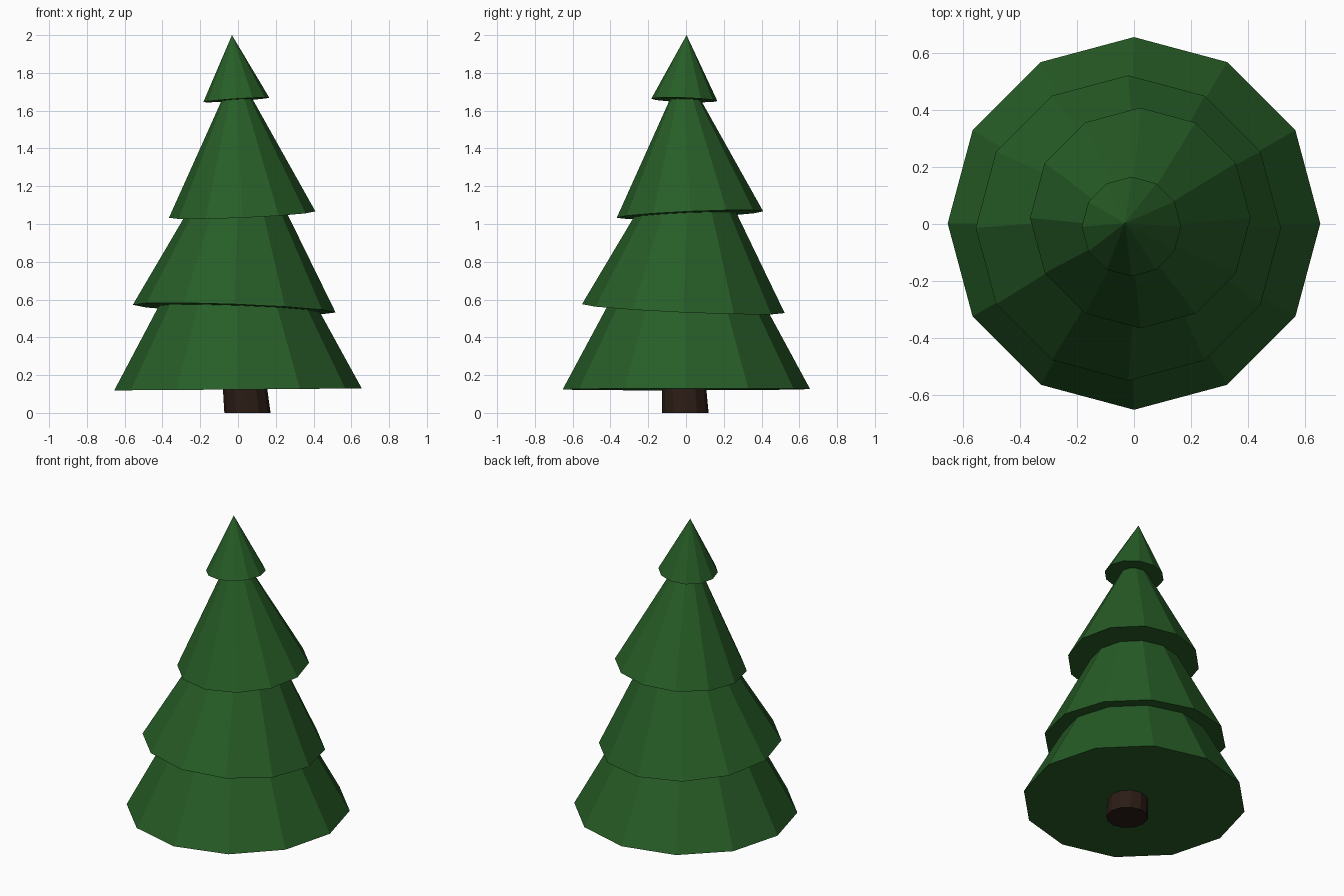
import bpy, bmesh
from mathutils import Vector, Matrix

if "Cube" in bpy.data.objects:
    bpy.data.objects.remove(bpy.data.objects["Cube"])


def material(name, color):
    mat = bpy.data.materials.new(name)
    mat.diffuse_color = color
    mat.use_nodes = True
    mat.node_tree.nodes["Principled BSDF"].inputs["Base Color"].default_value = mat.diffuse_color
    return mat


def leaning_cone(name, base, tip, r_base, r_tip, sides, mat):
    """Cone whose axis runs from the base centre to the tip."""
    base, tip = Vector(base), Vector(tip)
    axis = tip - base
    turn = Vector((0, 0, 1)).rotation_difference(axis).to_matrix().to_4x4()
    place = Matrix.Translation((base + tip) / 2) @ turn
    bm = bmesh.new()
    bmesh.ops.create_cone(bm, cap_ends=True, segments=sides, radius1=r_base,
                          radius2=r_tip, depth=axis.length, matrix=place)
    bmesh.ops.remove_doubles(bm, verts=bm.verts, dist=1e-5)
    mesh = bpy.data.meshes.new(name)
    bm.to_mesh(mesh)
    bm.free()
    mesh.materials.append(mat)
    obj = bpy.data.objects.new(name, mesh)
    bpy.context.collection.objects.link(obj)
    return obj


green = material("needles", (0.02, 0.11, 0.02, 1))
brown = material("bark", (0.025, 0.012, 0.008, 1))

# Foliage tiers, bottom to top: base centre, tip, radius
tiers = [
    ((0.0, 0.002, 0.125), (-0.01, 0.0, 1.34), 0.655),
    ((-0.02, -0.014, 0.552), (0.018, 0.03, 1.55), 0.537),
    ((0.022, 0.021, 1.05), (-0.012, -0.013, 1.82), 0.388),
    ((-0.009, -0.009, 1.657), (-0.032, 0.003, 2.0), 0.175),
]
for i, (base, tip, radius) in enumerate(tiers, 1):
    leaning_cone(f"foliage_tier_{i}", base, tip, radius, 0, 12, green)

# Trunk, ending inside the lowest tier
trunk = leaning_cone("trunk", (0.05, -0.003, 0), (0.02, -0.02, 0.3),
                     0.123, 0.11, 12, brown)
# Keep the foot of the trunk flat on the floor
for v in trunk.data.vertices:
    if v.co.z < 0.1:
        v.co.z = 0
